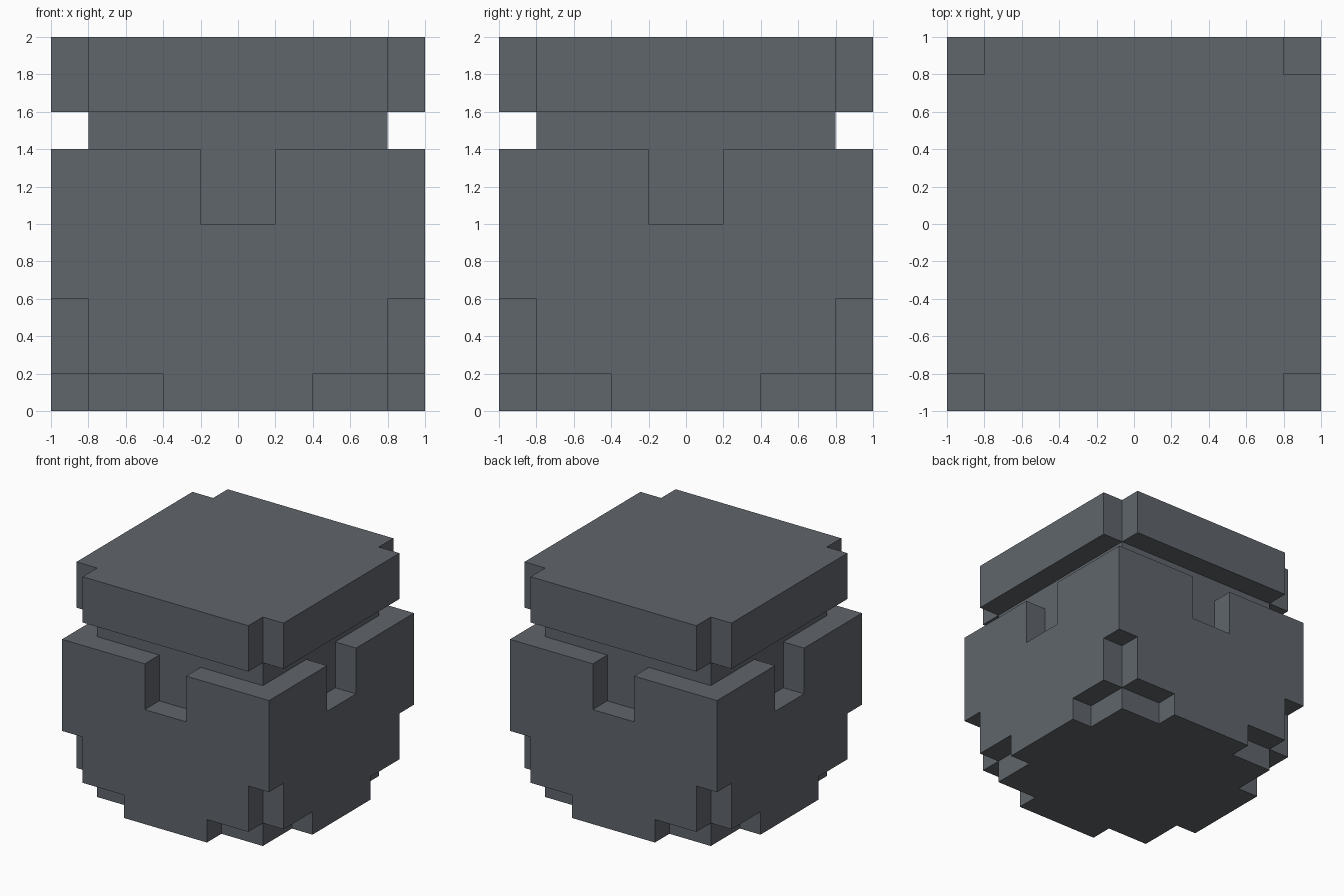
import bpy, bmesh, math
from mathutils import Vector

if "Cube" in bpy.data.objects:
    bpy.data.objects.remove(bpy.data.objects["Cube"])

CELL, N = 0.2, 10

stone = bpy.data.materials.new("slate_grey")
stone.diffuse_color = (0.117, 0.133, 0.150, 1)
stone.use_nodes = True
stone.node_tree.nodes["Principled BSDF"].inputs["Base Color"].default_value = stone.diffuse_color


def solid(i, j, k):
    """Tell whether a grid cell is filled; the shape is the same on all four sides."""
    if not all(0 <= c < N for c in (i, j, k)):
        return False
    a, b = sorted((abs(i - 4.5), abs(j - 4.5)))  # distances from the centre line
    if b < 4:
        return True                # inner core
    if k == 0:
        return a < 2               # short feet at the middle of each side
    if k < 3 or k > 7:
        return a < 4               # cut corners at the base and on the lid
    if k < 5:
        return True                # full belly
    if k < 7:
        return a > 1               # rim with a notch on each side
    return False                   # gap under the lid


def build(name, layers):
    """Make the outer skin of the filled cells in the given layers."""
    bm = bmesh.new()
    cells = [(i, j, k) for i in range(N) for j in range(N) for k in layers]
    for cell in filter(lambda c: solid(*c), cells):
        centre = Vector(((cell[0] - 4.5) * CELL, (cell[1] - 4.5) * CELL,
                         (cell[2] + 0.5) * CELL))
        for axis in range(3):
            for sign in (-1, 1):
                step = Vector((0, 0, 0))
                step[axis] = sign
                if solid(*(int(c + s) for c, s in zip(cell, step))):
                    continue
                u = Vector((0, 0, 0))
                u[(axis + 1) % 3] = 1
                v = step.cross(u)
                bm.faces.new([bm.verts.new(centre + (step + p * u + q * v) * CELL / 2)
                              for p, q in ((-1, -1), (1, -1), (1, 1), (-1, 1))])
    # Weld the cells and merge the flat areas
    bmesh.ops.remove_doubles(bm, verts=bm.verts[:], dist=0.001)
    bmesh.ops.dissolve_limit(bm, angle_limit=math.radians(1),
                             verts=bm.verts[:], edges=bm.edges[:])
    mesh = bpy.data.meshes.new(name)
    bm.to_mesh(mesh)
    bm.free()
    mesh.materials.append(stone)
    bpy.context.collection.objects.link(bpy.data.objects.new(name, mesh))


build("pot", range(0, 8))
build("lid", range(8, N))
